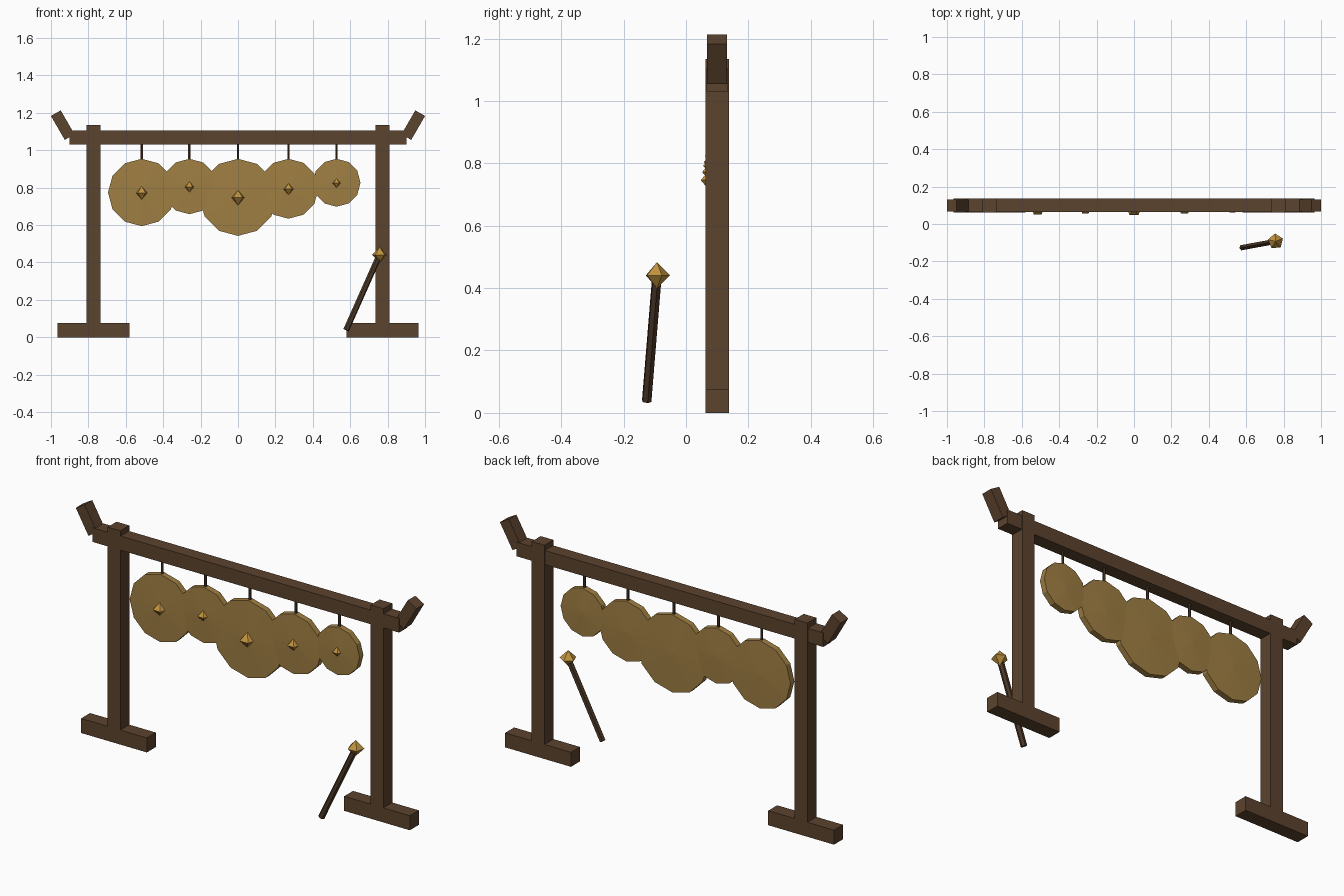
import bpy, bmesh, math
from mathutils import Vector, Matrix

if "Cube" in bpy.data.objects:
    bpy.data.objects.remove(bpy.data.objects["Cube"])


def material(name, rgb):
    m = bpy.data.materials.new(name)
    m.use_nodes = True
    m.diffuse_color = (*rgb, 1)
    m.node_tree.nodes["Principled BSDF"].inputs["Base Color"].default_value = (*rgb, 1)
    return m


WOOD = material("brown wood", (0.107, 0.056, 0.027))
DARK = material("dark wood", (0.072, 0.039, 0.02))
BRONZE = material("bronze", (0.352, 0.212, 0.056))
GOLD = material("bright gold", (0.53, 0.29, 0.05))
FRAME_Y = 0.1


def finish(name, bm, mat):
    bmesh.ops.recalc_face_normals(bm, faces=bm.faces)
    mesh = bpy.data.meshes.new(name)
    bm.to_mesh(mesh)
    bm.free()
    mesh.materials.append(mat)
    obj = bpy.data.objects.new(name, mesh)
    bpy.context.collection.objects.link(obj)
    return obj


def box(name, center, size, mat, tilt=0):
    bm = bmesh.new()
    bmesh.ops.create_cube(bm, size=1)
    bm.transform(Matrix.Translation(center) @ Matrix.Rotation(tilt, 4, "Y")
                 @ Matrix.Diagonal((*size, 1)))
    return finish(name, bm, mat)


def rod(name, start, end, radius, sides, mat):
    a, b = Vector(start), Vector(end)
    bm = bmesh.new()
    bmesh.ops.create_cone(bm, cap_ends=True, segments=sides, radius1=radius,
                          radius2=radius, depth=(b - a).length)
    turn = (b - a).to_track_quat("Z", "Y").to_matrix().to_4x4()
    bm.transform(Matrix.Translation((a + b) / 2) @ turn)
    return finish(name, bm, mat)


def stud(name, center, radius, phase, mat):
    # five-sided double pyramid
    bm = bmesh.new()
    bmesh.ops.create_uvsphere(bm, u_segments=5, v_segments=2, radius=radius)
    # turn so that one corner sits at the phase angle
    ring = max(bm.verts, key=lambda v: v.co.xy.length)
    start = math.atan2(ring.co.y, ring.co.x)
    bm.transform(Matrix.Translation(center) @ Matrix.Rotation(phase - start, 4, "Z"))
    return finish(name, bm, mat)


def gong(name, x, z, radius):
    # twelve-sided disc with shallow raised centres on both sides
    bm = bmesh.new()
    bmesh.ops.create_cone(bm, cap_ends=True, segments=12, radius1=radius,
                          radius2=radius, depth=0.032)
    caps = [f for f in bm.faces if len(f.verts) > 4]
    for v in bmesh.ops.poke(bm, faces=caps)["verts"]:
        v.co.z *= 1.35
    bm.transform(Matrix.Translation((x, FRAME_Y, z)) @ Matrix.Rotation(math.pi / 2, 4, "X"))
    return finish(name, bm, BRONZE)


# Frame
box("top_beam", (0, FRAME_Y, 1.068), (1.8, 0.07, 0.075), WOOD)
for side, s in (("left", 1), ("right", -1)):
    box(side + "_foot", (s * 0.772, FRAME_Y, 0.0385), (0.386, 0.075, 0.077), WOOD)
    box(side + "_post", (s * 0.772, FRAME_Y, 0.567), (0.075, 0.075, 1.134), WOOD)
    box(side + "_horn", (s * 0.937, FRAME_Y, 1.134), (0.06, 0.064, 0.148), WOOD,
        s * math.radians(30))

# Gongs with their cords and bosses
TOP = 0.954
for i, (x, r) in enumerate([(-0.515, 0.18), (-0.26, 0.148), (0, 0.206),
                            (0.27, 0.16), (0.527, 0.128)], 1):
    z = TOP - r
    gong(f"gong_{i}", x, z, r)
    stud(f"gong_boss_{i}", (x, 0.081, z - 0.002), r * 0.2, math.pi / 2, GOLD)
    rod(f"gong_cord_{i}", (x, FRAME_Y, TOP - 0.01), (x, FRAME_Y, 1.04), 0.007, 6, DARK)

# Leaning mallet
head = (0.757, -0.093, 0.441)
rod("mallet_handle", (0.578, -0.126, 0.038), head, 0.016, 6, DARK)
stud("mallet_head", head, 0.042, math.radians(22), GOLD)
